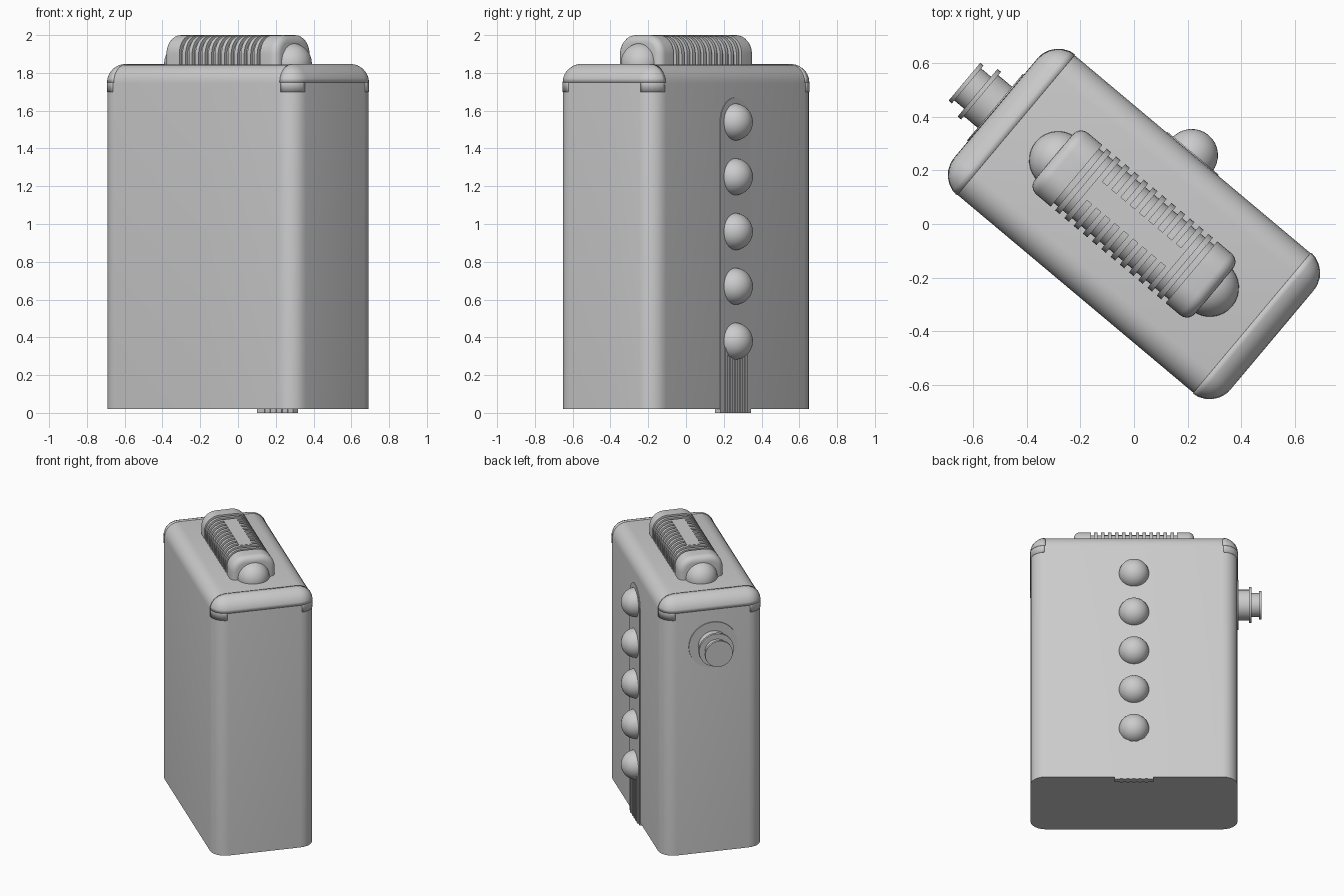
import bpy, bmesh
from math import radians, sin, cos, pi
from mathutils import Vector, Matrix

if "Cube" in bpy.data.objects:
    bpy.data.objects.remove(bpy.data.objects["Cube"])

# The whole unit is built axis-aligned (long side on x) and turned about z.
TURN = radians(-40)
A, B, R = 0.67, 0.34, 0.10      # half length, half depth, edge radius
Z0, Z1 = 0.02, 1.845            # body bottom and top


def finish(name, bm, angle=32):
    bmesh.ops.recalc_face_normals(bm, faces=bm.faces)
    me = bpy.data.meshes.new(name)
    bm.to_mesh(me)
    bm.free()
    me.polygons.foreach_set("use_smooth", [True] * len(me.polygons))
    me.set_sharp_from_angle(angle=radians(angle))
    ob = bpy.data.objects.new(name, me)
    ob.rotation_euler.z = TURN
    bpy.context.collection.objects.link(ob)
    return ob


def add_box(bm, x0, x1, y0, y1, z0, z1):
    m = Matrix.Translation(((x0 + x1) / 2, (y0 + y1) / 2, (z0 + z1) / 2))
    m = m @ Matrix.Diagonal((x1 - x0, y1 - y0, z1 - z0, 1))
    bmesh.ops.create_cube(bm, size=1, matrix=m)


def rounded_case(grow=0.0):
    bm = bmesh.new()
    a, b, top = A + grow, B + grow, Z1 + grow
    add_box(bm, -a, a, -b, b, Z0, top)
    edges = [e for e in bm.edges if max(v.co.z for v in e.verts) > 1]
    bmesh.ops.bevel(bm, geom=edges, offset=R + grow, segments=6, profile=0.5,
                    affect='EDGES', clamp_overlap=True)
    return bm


def keep(bm, co, no):
    # keep only what lies on the positive side of a plane
    bmesh.ops.bisect_plane(bm, geom=bm.verts[:] + bm.edges[:] + bm.faces[:],
                           plane_co=Vector(co), plane_no=Vector(no), clear_inner=True)


def shell(name, bm):
    ob = finish(name, bm)
    mod = ob.modifiers.new("thickness", 'SOLIDIFY')
    mod.thickness = 0.008
    mod.offset = -1


def arch(w, top, r, n=8):
    # cross-section with rounded upper corners
    pts = [(w, 1.83)]
    pts += [(w - r + r * cos(pi / 2 * i / n), top - r + r * sin(pi / 2 * i / n)) for i in range(n + 1)]
    return pts + [(-y, z) for y, z in reversed(pts)]


def add_arch(bm, sections, w, top, r):
    # loft along x through (x, inset) stations
    rings = [[bm.verts.new((x, y, z)) for y, z in arch(w - s, top - s, r - s)] for x, s in sections]
    n = len(rings[0])
    for p, q in zip(rings, rings[1:]):
        for i in range(n):
            j = (i + 1) % n
            bm.faces.new((p[i], p[j], q[j], q[i]))
    bm.faces.new(rings[0])
    bm.faces.new(rings[-1])


def ball(name, co, r):
    bm = bmesh.new()
    bmesh.ops.create_uvsphere(bm, u_segments=32, v_segments=20, radius=r,
                              matrix=Matrix.Translation(co))
    finish(name, bm)


# Main case
finish("case", rounded_case())

# End caps over the top edges, with short corner tabs
for side, label in ((-1, "left"), (1, "right")):
    bm = rounded_case(0.004)
    keep(bm, (side * 0.575, 0, 0), (side, 0, 0))
    keep(bm, (0, 0, 1.75), (0, 0, 1))
    shell(label + "_end_cap", bm)
    for depth, where in ((-1, "front"), (1, "back")):
        bm = rounded_case(0.004)
        keep(bm, (side * 0.58, 0, 0), (side, 0, 0))
        keep(bm, (0, depth * 0.25, 0), (0, depth, 0))
        keep(bm, (0, 0, 1.70), (0, 0, 1))
        keep(bm, (0, 0, 1.75), (0, 0, -1))
        shell(f"{label}_{where}_corner_tab", bm)

# Handle: core, ribs, smooth collars, top plate, end balls
bm = bmesh.new()
add_arch(bm, [(-0.30, 0), (0.30, 0)], 0.132, 1.982, 0.09)
finish("handle_core", bm)

bm = bmesh.new()
for i in range(12):
    x = -0.2475 + i * 0.045
    add_arch(bm, [(x - 0.011, 0), (x + 0.011, 0)], 0.15, 1.998, 0.10)
finish("handle_ribs", bm)

for side, label in ((-1, "left"), (1, "right")):
    bm = bmesh.new()
    curve = [(0.39 - 0.04 * (1 - sin(t)), 0.04 * (1 - cos(t)))
             for t in (pi / 2 * k / 5 for k in range(6))]
    add_arch(bm, [(side * x, s) for x, s in [(0.28, 0)] + curve], 0.15, 2.0, 0.10)
    finish(label + "_handle_collar", bm)
    ball(label + "_handle_ball", (side * 0.37, 0, 1.85), 0.108)

bm = bmesh.new()
add_box(bm, -0.20, 0.20, -0.045, 0.045, 1.97, 2.0)
finish("handle_plate", bm)

# Outlet on the left end, turned around x
profile = [(0.65, 0), (0.65, 0.162), (0.678, 0.162), (0.678, 0.10), (0.685, 0.10),
           (0.745, 0.10), (0.745, 0.116), (0.762, 0.116), (0.762, 0.078),
           (0.81, 0.078), (0.81, 0.092), (0.826, 0.092), (0.826, 0)]
bm = bmesh.new()
verts = [bm.verts.new((-x, r, 1.5)) for x, r in profile]
edges = [bm.edges.new(p) for p in zip(verts, verts[1:])]
bmesh.ops.spin(bm, geom=verts + edges, cent=(0, 0, 1.5), axis=(1, 0, 0),
               angle=2 * pi, steps=32)
bmesh.ops.remove_doubles(bm, verts=bm.verts, dist=1e-5)
finish("outlet", bm)

# Back strip with round top and vertical ribs at its foot
bm = bmesh.new()
outline = [(-0.125, 0), (0.125, 0)]
outline += [(0.125 * cos(pi * i / 16), 1.545 + 0.125 * sin(pi * i / 16)) for i in range(17)]
face = bm.faces.new([bm.verts.new((x, 0.305, z)) for x, z in outline])
ext = bmesh.ops.extrude_face_region(bm, geom=[face])
bmesh.ops.translate(bm, verts=[g for g in ext["geom"] if isinstance(g, bmesh.types.BMVert)],
                    vec=(0, 0.039, 0))
finish("back_strip", bm)

bm = bmesh.new()
for i in range(5):
    x = -0.08 + i * 0.04
    add_box(bm, x - 0.01, x + 0.01, 0.30, 0.350, 0, 0.36)
finish("back_strip_ribs", bm)

# Row of domes down the back
for i in range(5):
    ball(f"back_dome_{i + 1}", (0, 0.335, 0.38 + i * 0.29), 0.098)
